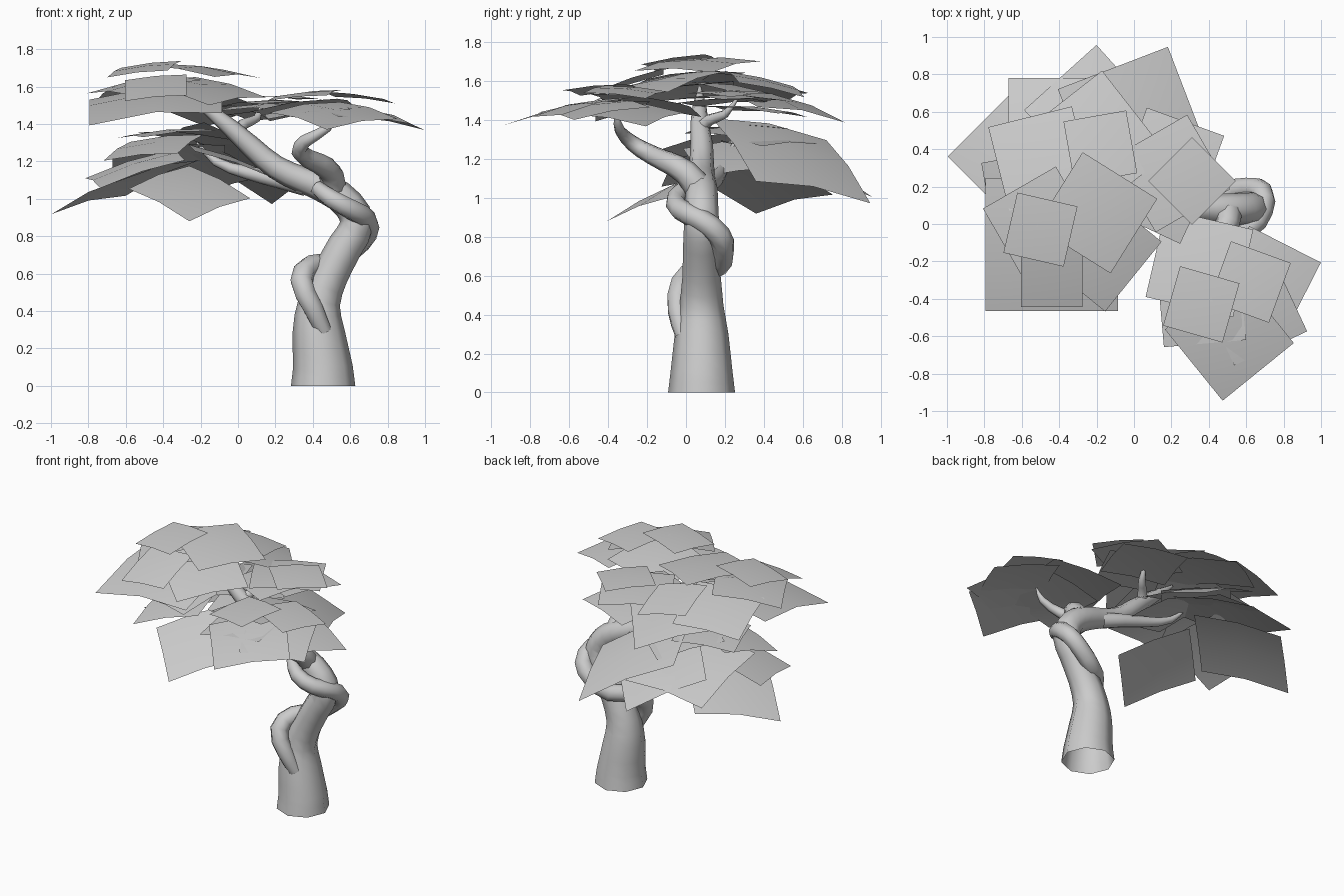
import bpy, bmesh
from math import radians, sin, cos
from mathutils import Vector


def limb(name, pts, sides_res=2, steps=2):
    """Tapered smooth tube through (x, y, z, radius) points, made into a mesh."""
    cu = bpy.data.curves.new(name + "_path", 'CURVE')
    cu.dimensions = '3D'
    cu.resolution_u = steps
    cu.bevel_depth = 1.0
    cu.bevel_resolution = sides_res
    sp = cu.splines.new('BEZIER')
    sp.bezier_points.add(len(pts) - 1)
    for bp, (x, y, z, r) in zip(sp.bezier_points, pts):
        bp.co = (x, y, z)
        bp.radius = r
        bp.handle_left_type = bp.handle_right_type = 'AUTO'
    tmp = bpy.data.objects.new(name + "_tmp", cu)
    bpy.context.collection.objects.link(tmp)
    bpy.context.view_layer.update()
    dg = bpy.context.evaluated_depsgraph_get()
    me = bpy.data.meshes.new_from_object(tmp.evaluated_get(dg))
    bpy.data.objects.remove(tmp)
    for p in me.polygons:
        p.use_smooth = True
    for v in me.vertices:            # flat foot on the ground
        if v.co.z < .025:
            v.co.z = 0
    ob = bpy.data.objects.new(name, me)
    bpy.context.collection.objects.link(ob)
    return ob


def foliage(name, centre, sag, cards, dome=0.3, n=2):
    """Domed square leaf cards tilted away from a centre; card = x, y, z, side, yaw."""
    bm = bmesh.new()
    c0 = Vector(centre)
    for x, y, z, side, yaw in cards:
        a = radians(yaw)
        mid = Vector((x, y))
        slope = 2 * sag * (mid - c0)
        grid = []
        for j in range(n + 1):
            row = []
            for i in range(n + 1):
                u, v = (i / n - .5) * side, (j / n - .5) * side
                d = Vector((u * cos(a) - v * sin(a), u * sin(a) + v * cos(a)))
                drop = slope.dot(d) + dome * (u * u + v * v)
                row.append(bm.verts.new((x + d.x, y + d.y, z - drop)))
            grid.append(row)
        for j in range(n):
            for i in range(n):
                f = bm.faces.new((grid[j][i], grid[j][i + 1], grid[j + 1][i + 1], grid[j + 1][i]))
                f.smooth = True
    me = bpy.data.meshes.new(name)
    bm.to_mesh(me)
    bm.free()
    bpy.context.collection.objects.link(bpy.data.objects.new(name, me))


# Trunk leaning right, then sweeping left into the crown
limb("trunk", [
    (.455, .08, 0, .172), (.453, .08, .1, .16), (.43, .08, .3, .138), (.435, .08, .45, .112),
    (.495, .08, .6, .098), (.575, .08, .75, .095), (.635, .08, .87, .09), (.59, .08, .97, .085),
    (.48, .08, 1.05, .082), (.35, .08, 1.10, .07), (.2, .08, 1.17, .064), (.07, .08, 1.28, .058),
    (-.04, .07, 1.38, .048), (-.16, .07, 1.48, .034), (-.26, .07, 1.57, .008)])

# Woody vine twisting round the trunk
limb("twisting_vine", [
    (.46, -.01, .29, .045), (.40, -.04, .42, .056), (.34, -.02, .56, .062), (.39, .07, .64, .06),
    (.49, .16, .65, .06), (.61, .19, .73, .06), (.685, .17, .81, .06), (.685, .07, .89, .058),
    (.61, -.03, .94, .055), (.5, -.05, 1.0, .05), (.42, .01, 1.06, .04)])

# Side branches
limb("front_branch", [
    (.5, .07, 1.04, .075), (.5, .0, 1.13, .065), (.43, -.11, 1.19, .055), (.33, -.23, 1.25, .045),
    (.36, -.31, 1.31, .035), (.48, -.35, 1.38, .022), (.52, -.36, 1.46, .005)])
limb("lower_branch", [
    (.36, .1, 1.07, .055), (.22, .15, 1.10, .045), (.05, .18, 1.14, .036),
    (-.12, .22, 1.2, .024), (-.22, .25, 1.3, .005)])
limb("upper_branch", [
    (-.01, .07, 1.35, .035), (.03, .12, 1.4, .03), (.1, .2, 1.43, .022), (.13, .27, 1.52, .005)])

# Leaf clusters
foliage("top_foliage", (-.33, .12), .42, [
    (-.50, -.03, 1.71, .33, -13), (-.20, .06, 1.71, .47, -32), (-.44, -.28, 1.61, .33, 0),
    (-.44, -.11, 1.57, .71, 0), (-.19, -.13, 1.61, .48, 51), (-.50, .0, 1.63, .45, 30),
    (-.18, .41, 1.60, .34, 10), (-.50, .35, 1.60, .46, 14), (-.22, .42, 1.54, .57, 38)])
foliage("lower_foliage", (-.32, .27), .65, [
    (-.60, .36, 1.11, .56, 45), (-.37, .48, 1.24, .60, 0), (-.22, .59, 1.20, .52, 42),
    (.0, .54, 1.25, .63, 21), (-.26, -.08, 1.06, .46, 45), (-.55, .14, 1.19, .46, 10),
    (-.38, .26, 1.37, .42, 20), (-.22, .36, 1.34, .45, 50), (-.45, .12, 1.30, .42, -20),
    (-.05, .24, 1.23, .44, 10)])
foliage("small_foliage", (.22, .22), .35, [
    (.31, .23, 1.55, .33, 45), (.20, .27, 1.53, .46, 30), (.15, .16, 1.51, .40, -25),
    (.2, .34, 1.47, .44, -20)])
foliage("right_foliage", (.48, -.36), .45, [
    (.36, -.43, 1.57, .33, -16), (.62, -.31, 1.56, .34, -20), (.71, -.30, 1.46, .43, -27),
    (.35, -.21, 1.51, .48, -13), (.51, -.60, 1.48, .49, 39), (.64, -.47, 1.48, .43, 25),
    (.36, -.42, 1.49, .44, 5)])
